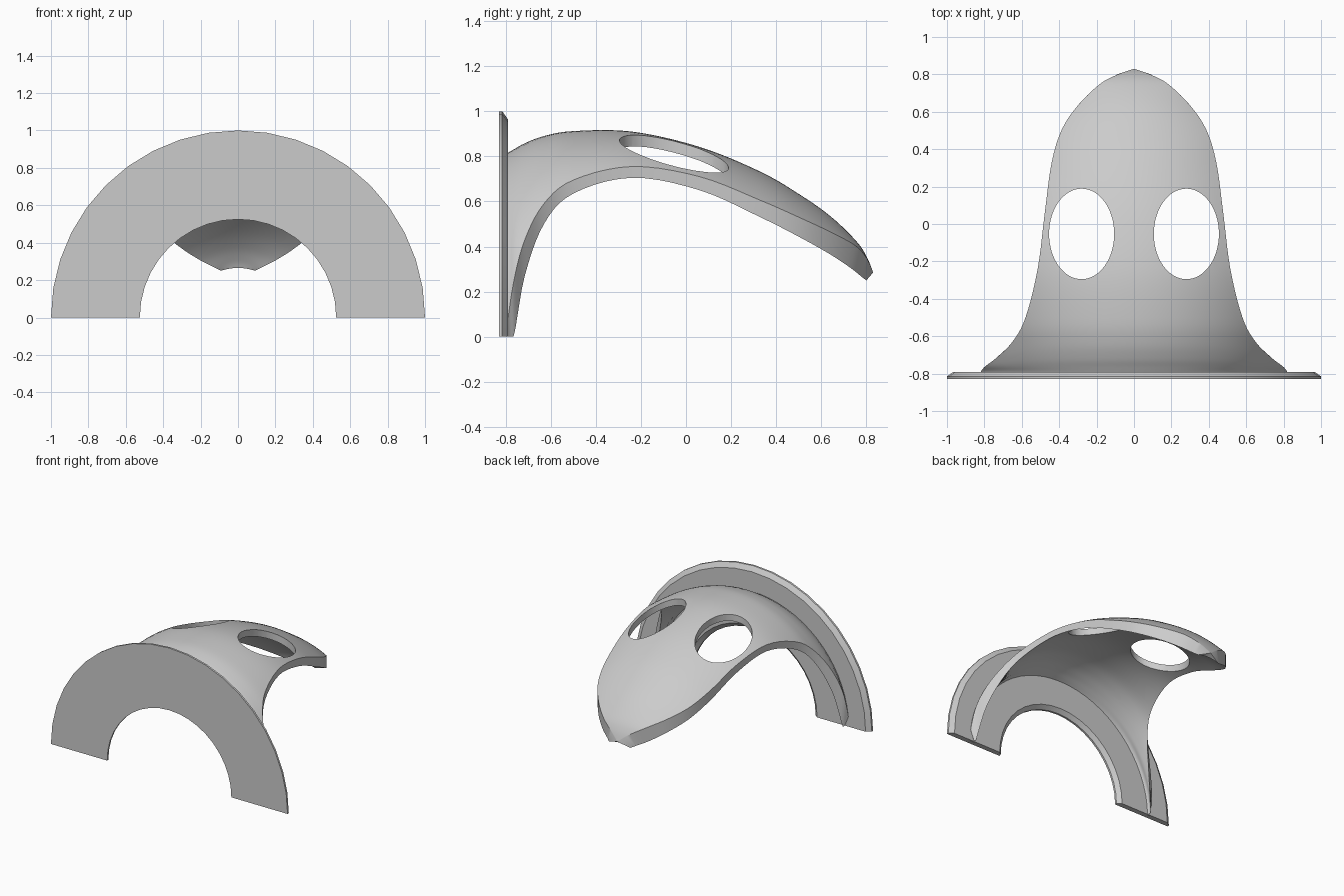
import bpy, math

cube = bpy.data.objects.get("Cube")
if cube:
    bpy.data.objects.remove(cube, do_unlink=True)

grey = bpy.data.materials.new("plain_grey")
grey.use_nodes = True
grey.diffuse_color = (0.6, 0.6, 0.6, 1)
grey.node_tree.nodes["Principled BSDF"].inputs["Base Color"].default_value = (0.6, 0.6, 0.6, 1)


def make(name, rings):
    """Skin closed rings of equal length and cap both ends with strips."""
    n = len(rings[0])
    verts = [p for r in rings for p in r]
    faces = []
    for j in range(len(rings) - 1):
        for i in range(n):
            k = (i + 1) % n
            faces.append((j * n + i, j * n + k, (j + 1) * n + k, (j + 1) * n + i))
    last = (len(rings) - 1) * n
    for i in range(n // 2 - 1):
        a, b, c, d = i, i + 1, n - 2 - i, n - 1 - i
        faces.append((a, d, c, b))
        faces.append((last + a, last + b, last + c, last + d))
    mesh = bpy.data.meshes.new(name)
    mesh.from_pydata(verts, [], faces)
    mesh.materials.append(grey)
    obj = bpy.data.objects.new(name, mesh)
    bpy.context.collection.objects.link(obj)
    select(obj)
    bpy.ops.object.mode_set(mode='EDIT')
    bpy.ops.mesh.select_all(action='SELECT')
    bpy.ops.mesh.remove_doubles(threshold=0.0005)
    bpy.ops.mesh.normals_make_consistent(inside=False)
    bpy.ops.object.mode_set(mode='OBJECT')
    return obj


def select(obj):
    bpy.ops.object.select_all(action='DESELECT')
    obj.select_set(True)
    bpy.context.view_layer.objects.active = obj


def smooth_rows(rows, steps):
    """Pass a smooth curve through the rows of a table."""
    out = []
    for j in range(len(rows) - 1):
        p0, p1, p2 = rows[max(j - 1, 0)], rows[j], rows[j + 1]
        p3 = rows[min(j + 2, len(rows) - 1)]
        for s in range(steps):
            t = s / steps
            out.append([0.5 * (2 * b + (c - a) * t + (2 * a - 5 * b + 4 * c - d) * t * t
                               + (3 * b - a - 3 * c + d) * t ** 3)
                        for a, b, c, d in zip(p0, p1, p2, p3)])
    return out + [list(rows[-1])]


def arch(y, width, top, edge, count=32):
    """Circular arc across the shell, from -width to +width."""
    width = max(width, 0.0001)
    edge = max(edge, 0)
    h = max(top - edge, 0.00005)
    r = (width ** 2 + h ** 2) / (2 * h)
    a = 2 * math.atan2(h, width)
    angles = [a * (2 * i / count - 1) for i in range(count + 1)]
    return [(r * math.sin(t), y, top - r * (1 - math.cos(t))) for t in angles]


# Curved shell: y, half width, crown height, rim height
outer = [(-0.80, 0.825, 0.81, 0), (-0.765, 0.80, 0.83, 0.24), (-0.715, 0.735, 0.858, 0.43),
         (-0.63, 0.65, 0.89, 0.59), (-0.5, 0.58, 0.912, 0.695), (-0.24, 0.515, 0.91, 0.755),
         (0.06, 0.477, 0.842, 0.71), (0.33, 0.44, 0.732, 0.605), (0.507, 0.385, 0.629, 0.527),
         (0.64, 0.295, 0.535, 0.465), (0.75, 0.18, 0.43, 0.405), (0.80, 0.085, 0.358, 0.35),
         (0.83, 0, 0.285, 0.285)]
inner = [(-0.80, 0.78, 0.765, 0), (-0.765, 0.79, 0.783, 0), (-0.715, 0.735, 0.808, 0.27),
         (-0.63, 0.65, 0.84, 0.5), (-0.5, 0.58, 0.862, 0.635), (-0.24, 0.515, 0.86, 0.705),
         (0.06, 0.477, 0.79, 0.65), (0.33, 0.44, 0.675, 0.53), (0.507, 0.385, 0.567, 0.44),
         (0.64, 0.295, 0.465, 0.365), (0.73, 0.2, 0.375, 0.305), (0.78, 0.12, 0.305, 0.265),
         (0.80, 0.09, 0.265, 0.25)]
shell = make("curved_shell", [arch(*o) + arch(*i)[::-1] for o, i in
                              zip(smooth_rows(outer, 5), smooth_rows(inner, 5))])

# Two oval openings cut straight down
for side in (-1, 1):
    bpy.ops.mesh.primitive_cylinder_add(vertices=64, radius=1, depth=1,
                                        location=(side * 0.28, -0.053, 0.75))
    cutter = bpy.context.object
    cutter.name = "opening_cutter"
    cutter.scale = (0.174, 0.242, 1)
    cutter.hide_render = True
    cut = shell.modifiers.new("opening", 'BOOLEAN')
    cut.operation = 'DIFFERENCE'
    cut.solver = 'EXACT'
    cut.object = cutter
    select(shell)
    bpy.ops.object.modifier_apply(modifier=cut.name)
    bpy.data.objects.remove(cutter, do_unlink=True)

# Half-ring plate with chamfered back corners: radius, y
profile = [(0.525, -0.83), (0.525, -0.815), (0.555, -0.79),
           (0.965, -0.79), (1, -0.815), (1, -0.83)]
segments = 20
plate = make("half_ring_plate", [
    [(r * math.cos(math.pi * k / segments), y, r * math.sin(math.pi * k / segments))
     for r, y in profile] for k in range(segments + 1)])

for obj in (shell, plate):
    select(obj)
    bpy.ops.object.shade_smooth_by_angle(angle=math.radians(30))
